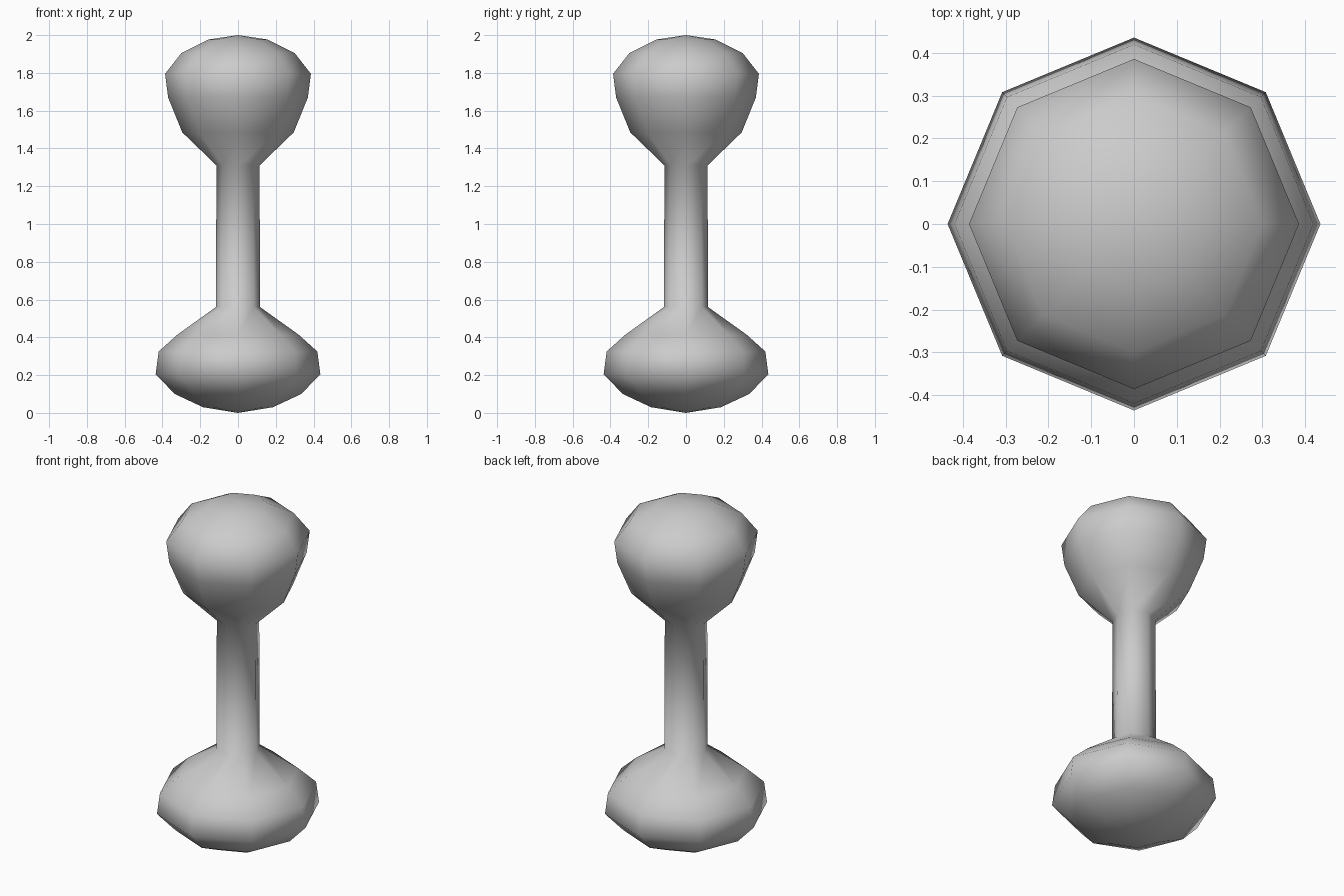
import bpy
import bmesh
from math import cos, sin, tau

cube = bpy.data.objects.get("Cube")
if cube:
    bpy.data.objects.remove(cube, do_unlink=True)

SIDES = 8

# Plain grey material
grey = bpy.data.materials.new("plain_grey")
grey.use_nodes = True
colour = (0.6, 0.6, 0.6, 1.0)
grey.diffuse_color = colour
grey.node_tree.nodes["Principled BSDF"].inputs["Base Color"].default_value = colour

# Profile from the bottom pole to the top pole, as (radius, height)
base = [(0.185, 0.03), (0.335, 0.10), (0.436, 0.205), (0.42, 0.325), (0.32, 0.415)]
shaft = [(0.117, 0.56), (0.114, 1.31)]
head = [(0.295, 1.485), (0.37, 1.67), (0.386, 1.795), (0.30, 1.905), (0.155, 1.977)]


def lathe(name, profile, bottom, top):
    """Turn a profile round z and close both ends with a pole."""
    bm = bmesh.new()
    rings = [[bm.verts.new((r * cos(tau * i / SIDES), r * sin(tau * i / SIDES), z))
              for i in range(SIDES)] for r, z in profile]
    low, high = bm.verts.new((0, 0, bottom)), bm.verts.new((0, 0, top))
    for i in range(SIDES):
        j = (i + 1) % SIDES
        for a, b in zip(rings, rings[1:]):
            bm.faces.new((a[i], a[j], b[j], b[i]))
        bm.faces.new((low, rings[0][j], rings[0][i]))
        bm.faces.new((high, rings[-1][i], rings[-1][j]))
    for face in bm.faces:
        face.smooth = True
    mesh = bpy.data.meshes.new(name)
    bm.to_mesh(mesh)
    bm.free()
    mesh.materials.append(grey)
    obj = bpy.data.objects.new(name, mesh)
    bpy.context.collection.objects.link(obj)
    return obj


# Rounded base, narrow shaft and bulbous head in one smooth body
lathe("dumbbell_body", base + shaft + head, 0.0, 2.0)
